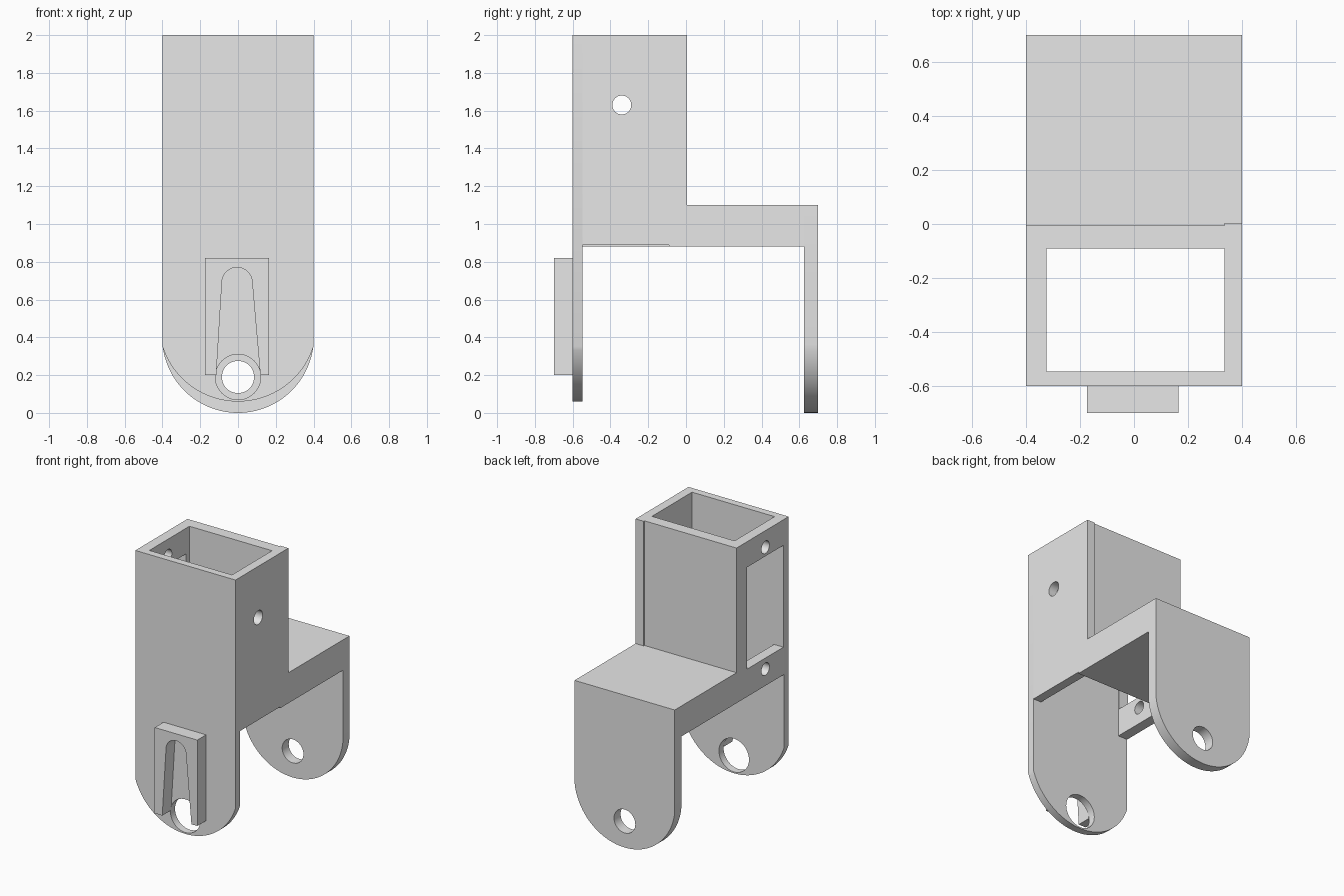
import bpy, bmesh
from math import sin, cos, pi, asin

cube = bpy.data.objects.get("Cube")
if cube:
    bpy.data.objects.remove(cube, do_unlink=True)

grey = bpy.data.materials.new("plain grey")
grey.use_nodes = True
colour = (0.8, 0.8, 0.8, 1)
grey.diffuse_color = colour
grey.node_tree.nodes["Principled BSDF"].inputs["Base Color"].default_value = colour


def arc(u, v, r, start, end, steps=48):
    """Points along an arc, from start to end angle."""
    return [(u + r * cos(start + (end - start) * i / steps),
             v + r * sin(start + (end - start) * i / steps)) for i in range(steps + 1)]


def circle(u, v, r):
    return arc(u, v, r, 0, 2 * pi)[:-1]


def rect(u0, u1, v0, v1):
    return [(u0, v0), (u1, v0), (u1, v1), (u0, v1)]


def plate(name, axis, lo, hi, *loops):
    """Extrude an outline with holes from lo to hi along the x or y axis."""
    curve = bpy.data.curves.new(name, "CURVE")
    curve.dimensions = "2D"
    curve.fill_mode = "BOTH"
    curve.extrude = (hi - lo) / 2
    for loop in loops:
        spline = curve.splines.new("POLY")
        spline.points.add(len(loop) - 1)
        for point, (u, v) in zip(spline.points, loop):
            point.co = (u, v, 0, 1)
        spline.use_cyclic_u = True
    temp = bpy.data.objects.new(name + "_outline", curve)
    bpy.context.collection.objects.link(temp)
    mesh = bpy.data.meshes.new_from_object(
        temp.evaluated_get(bpy.context.evaluated_depsgraph_get()))
    bpy.data.objects.remove(temp, do_unlink=True)
    bpy.data.curves.remove(curve)

    # Turn the flat outline upright and close it
    bm = bmesh.new()
    bm.from_mesh(mesh)
    mid = (lo + hi) / 2
    for vert in bm.verts:
        u, v, w = vert.co
        vert.co = (mid + w, u, v) if axis == "x" else (u, mid + w, v)
    bmesh.ops.remove_doubles(bm, verts=bm.verts, dist=0.0001)
    bmesh.ops.recalc_face_normals(bm, faces=bm.faces)
    bm.to_mesh(mesh)
    bm.free()
    mesh.name = name
    mesh.materials.clear()
    mesh.materials.append(grey)
    obj = bpy.data.objects.new(name, mesh)
    bpy.context.collection.objects.link(obj)
    bpy.ops.object.select_all(action="DESELECT")
    obj.select_set(True)
    bpy.context.view_layer.objects.active = obj
    bpy.ops.object.shade_smooth_by_angle(angle=pi / 6)
    return obj


def tongue(bottom, top, r):
    """Upright outline with a rounded lower end."""
    half = asin(min(1, 0.4 / r))
    return arc(0, bottom + r, r, -pi / 2 - half, -pi / 2 + half) + [(0.4, top), (-0.4, top)]


# Front and back plates with pivot holes
plate("front_plate", "y", -0.6, -0.547, tongue(0.06, 2, 0.42), circle(0, 0.19, 0.12))
plate("back_plate", "y", 0.625, 0.7, tongue(0, 1.1, 0.402), circle(0, 0.19, 0.085))

# Socket side walls: one with a window and screw holes, one with a cable hole
plate("window_wall", "x", -0.4, -0.325, rect(-0.547, -0.09, 0.88, 2),
      rect(-0.54, -0.127, 1.08, 1.815), circle(-0.335, 1.88, 0.045), circle(-0.335, 1.0, 0.045))
plate("hole_wall", "x", 0.335, 0.4, rect(-0.547, -0.09, 0.89, 2), circle(-0.34, 1.63, 0.05))

# Socket back wall, its raised corner strip, and the shelf
plate("socket_back_wall", "y", -0.09, -0.005, rect(-0.4, 0.335, 1.1, 2))
plate("corner_strip", "y", -0.09, 0.004, rect(0.335, 0.4, 1.1, 2))
plate("shelf", "y", -0.09, 0.625, rect(-0.4, 0.4, 0.88, 1.1))

# Raised pad with a tapered, round-topped slot open at the bottom
slot = arc(-0.005, 0.69, 0.08, pi, 0)
plate("horn_pad", "y", -0.7, -0.6,
      [(-0.175, 0.2), (-0.175, 0.82), (0.165, 0.82), (0.165, 0.2), (0.118, 0.2)]
      + slot[::-1] + [(-0.115, 0.2)])
